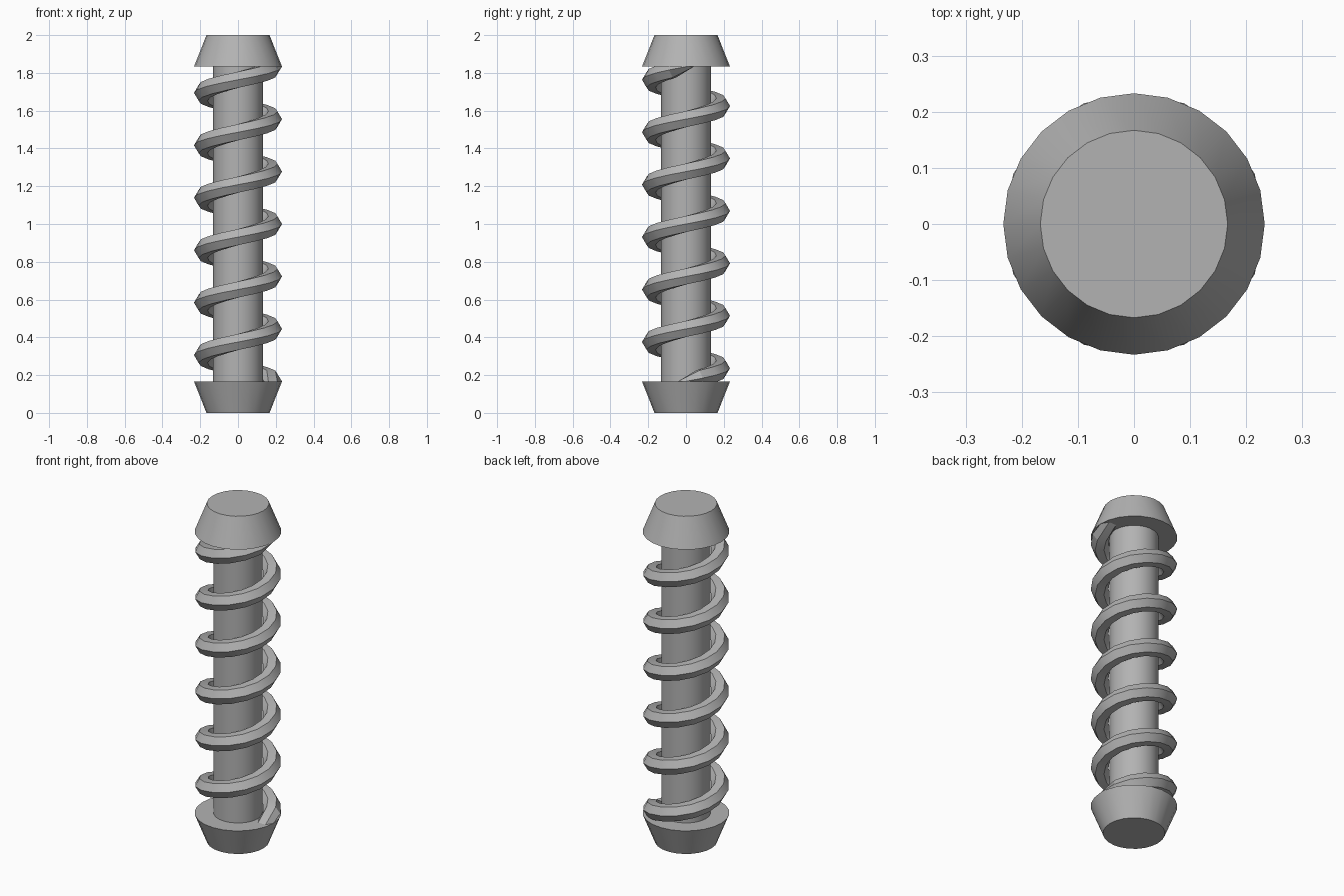
import bpy, bmesh
from math import sin, cos, pi, atan2
from mathutils import Vector

if "Cube" in bpy.data.objects:
    bpy.data.objects.remove(bpy.data.objects["Cube"])

Z0, Z1 = 0.167, 1.833      # coil start and end heights
TURNS, STEPS = 6, 16       # turns, segments per turn
R, H, SIDES = 0.185, 0.048, 6   # coil radius, section radius, section sides

grey = bpy.data.materials.new("dark_grey")
grey.diffuse_color = (0.45, 0.45, 0.45, 1)
grey.use_nodes = True
grey.node_tree.nodes["Principled BSDF"].inputs["Base Color"].default_value = grey.diffuse_color


def finish(obj):
    obj.data.materials.append(grey)
    bpy.ops.object.select_all(action='DESELECT')
    bpy.context.view_layer.objects.active = obj
    obj.select_set(True)
    bpy.ops.object.shade_smooth_by_angle()


def cone(name, r_bottom, r_top, z_bottom, z_top):
    bpy.ops.mesh.primitive_cone_add(vertices=24, radius1=r_bottom, radius2=r_top,
                                    depth=z_top - z_bottom,
                                    location=(0, 0, (z_bottom + z_top) / 2))
    obj = bpy.context.object
    obj.name = name
    finish(obj)


# Shaft and the two tapered end caps
cone("shaft", 0.132, 0.132, 0.1, 1.9)
cone("bottom_cap", 0.167, 0.233, 0, Z0)
cone("top_cap", 0.233, 0.167, Z1, 2)

# Spiral thread: hexagonal section swept up a helix, ends turned flat onto the caps
bm = bmesh.new()
n = TURNS * STEPS
slope = atan2((Z1 - Z0) / (TURNS * 2 * pi), R)
corners = [(cos(2 * pi * k / SIDES), sin(2 * pi * k / SIDES)) for k in range(SIDES)]
rings = []
for i in range(n + 1):
    a = 2 * pi * i / STEPS
    tilt = pi / 2 if i in (0, n) else slope
    out = Vector((cos(a), sin(a), 0))
    along = Vector((-sin(a), cos(a), 0))
    up = Vector((0, 0, cos(tilt))) - along * sin(tilt)
    centre = out * R + Vector((0, 0, Z0 + (Z1 - Z0) * i / n))
    rings.append([bm.verts.new(centre + (out * u + up * v) * H) for u, v in corners])
for lo, hi in zip(rings, rings[1:]):
    for k in range(SIDES):
        m = (k + 1) % SIDES
        bm.faces.new((lo[k], lo[m], hi[m], hi[k]))
bm.faces.new(rings[0])
bm.faces.new(rings[-1])
bmesh.ops.recalc_face_normals(bm, faces=bm.faces)
mesh = bpy.data.meshes.new("spiral_thread")
bm.to_mesh(mesh)
bm.free()
thread = bpy.data.objects.new("spiral_thread", mesh)
bpy.context.collection.objects.link(thread)
finish(thread)
